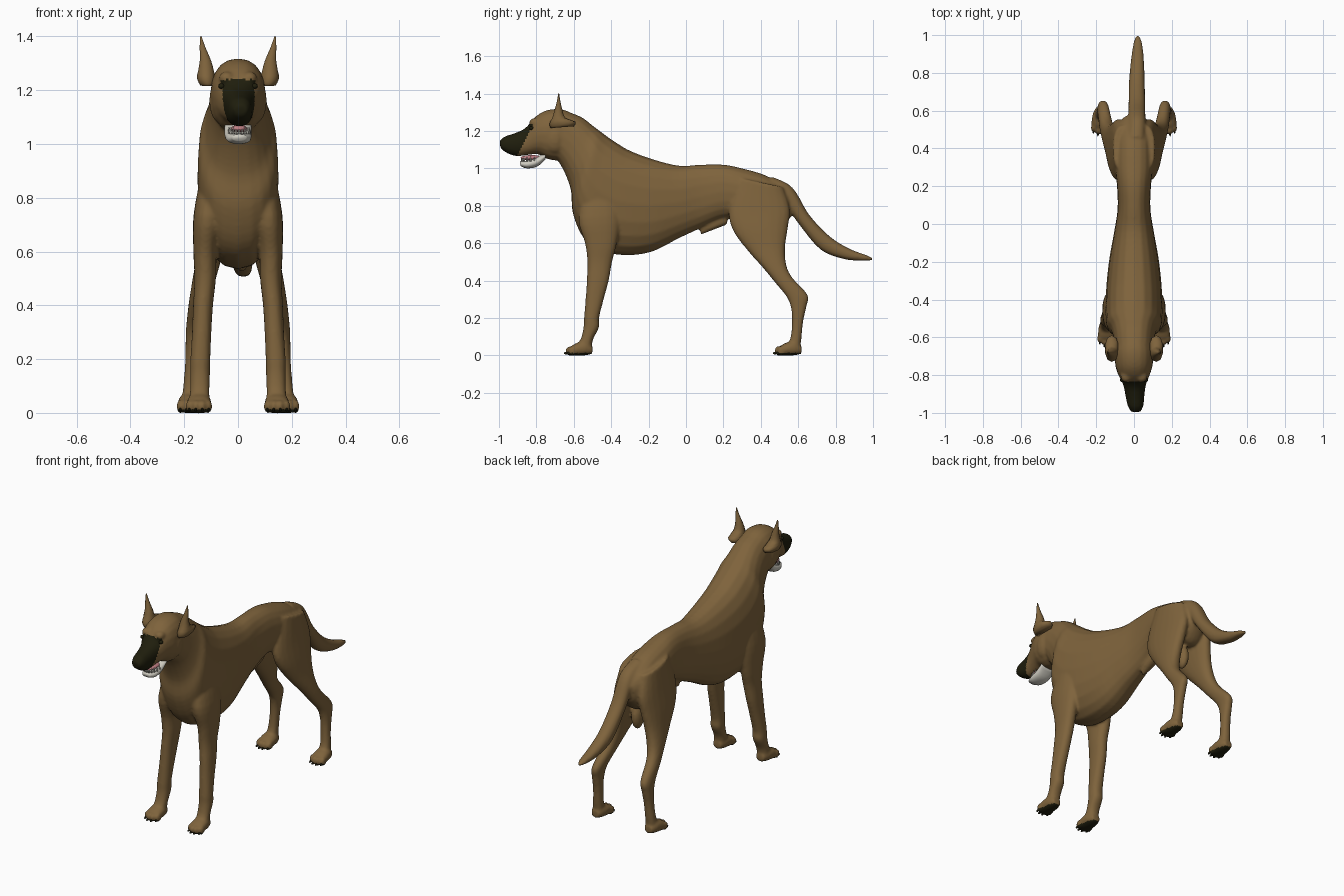
import bpy
import bmesh
import math
from mathutils import Matrix, Vector

cube = bpy.data.objects.get("Cube")
if cube:
    bpy.data.objects.remove(cube, do_unlink=True)


def material(name, colour):
    mat = bpy.data.materials.new(name)
    mat.use_nodes = True
    mat.diffuse_color = (*colour, 1)
    mat.node_tree.nodes["Principled BSDF"].inputs["Base Color"].default_value = (*colour, 1)
    return mat


FUR = material("tan fur", (0.21, 0.125, 0.045))
DARK = material("dark mask", (0.014, 0.013, 0.004))
IVORY = material("ivory", (0.62, 0.6, 0.53))
PINK = material("tongue pink", (0.55, 0.22, 0.24))


def catmull(a, b, c, d, t):
    return [0.5 * (2 * q + (r - p) * t + (2 * p - 5 * q + 4 * r - s) * t * t
                   + (3 * q - p - 3 * r + s) * t ** 3)
            for p, q, r, s in zip(a, b, c, d)]


def loft(bm, stations, side=1, steps=4, segments=20, shift=(0, 0)):
    """Skin smooth oval rings; station = y, z of one edge, y, z of the other, centre x, half width."""
    last = len(stations) - 1
    rows = []
    for i in range(last):
        near = [stations[max(0, min(last, i + k))] for k in (-1, 0, 1, 2)]
        rows += [catmull(*near, s / steps) for s in range(steps)]
    rows.append(stations[-1])
    rings = []
    for y1, z1, y2, z2, x, width in rows:
        ring = []
        for k in range(segments):
            a = math.tau * k / segments
            c, s = (math.copysign(abs(f) ** 0.88, f) for f in (math.cos(a), math.sin(a)))
            ring.append(bm.verts.new((side * (x + shift[0]) + width * s,
                                      (y1 + y2) / 2 + c * (y1 - y2) / 2 + shift[1],
                                      (z1 + z2) / 2 + c * (z1 - z2) / 2)))
        rings.append(ring)
    for lower, upper in zip(rings, rings[1:]):
        for k in range(segments):
            n = (k + 1) % segments
            bm.faces.new((lower[k], lower[n], upper[n], upper[k]))
    bm.faces.new(rings[0][::-1])
    bm.faces.new(rings[-1])


def ball(bm, centre, size):
    bmesh.ops.create_uvsphere(bm, u_segments=14, v_segments=10, radius=1,
                              matrix=Matrix.Translation(centre) @ Matrix.Diagonal((*size, 1)))


def finish(name, bm, *mats):
    bmesh.ops.recalc_face_normals(bm, faces=bm.faces[:])
    mesh = bpy.data.meshes.new(name)
    bm.to_mesh(mesh)
    bm.free()
    for mat in mats:
        mesh.materials.append(mat)
    mesh.shade_smooth()
    obj = bpy.data.objects.new(name, mesh)
    bpy.context.collection.objects.link(obj)
    return obj


# Profiles of the trunk, head and tail
trunk = [(.575, .86, .56, .74, 0, .05), (.52, .91, .5, .67, 0, .095),
         (.42, .965, .42, .68, 0, .1), (.3, 1, .3, .72, 0, .1),
         (.2, 1.02, .2, .73, 0, .09), (.08, 1.02, .08, .68, 0, .087),
         (-.04, 1.015, -.04, .625, 0, .105), (-.18, 1.05, -.18, .555, 0, .13),
         (-.3, 1.095, -.32, .535, 0, .145), (-.36, 1.13, -.46, .56, 0, .15),
         (-.42, 1.17, -.55, .63, 0, .15), (-.46, 1.2, -.605, .76, 0, .145),
         (-.5, 1.23, -.615, .88, 0, .122), (-.56, 1.275, -.65, .98, 0, .107),
         (-.64, 1.305, -.69, 1.05, 0, .1)]
skull = [(-.58, 1.28, -.6, 1.1, 0, .07), (-.66, 1.315, -.67, 1.045, 0, .1),
         (-.74, 1.312, -.74, 1.05, 0, .1), (-.8, 1.28, -.79, 1.075, 0, .085),
         (-.86, 1.215, -.845, 1.072, .003, .06), (-.92, 1.187, -.9, 1.065, .005, .05),
         (-.97, 1.17, -.95, 1.078, .008, .042), (-.998, 1.145, -.99, 1.105, .01, .025)]
tail = [(.46, .955, .45, .85, .01, .05), (.54, .92, .5, .83, .015, .047),
        (.59, .87, .535, .8, .015, .046), (.66, .75, .605, .7, .015, .044),
        (.77, .635, .72, .565, .015, .042), (.875, .57, .845, .515, .018, .035),
        (.96, .538, .945, .506, .02, .024), (1, .52, .998, .508, .02, .009)]
belly_fold = [(.22, .76, .22, .7, 0, .03), (.13, .72, .13, .665, 0, .027),
              (.075, .69, .08, .645, 0, .015)]

# Profiles of the limbs
front_leg = [(-.54, .9, -.38, .94, .085, .045), (-.575, .73, -.35, .75, .11, .055),
             (-.54, .6, -.37, .6, .122, .044), (-.527, .5, -.395, .5, .122, .04),
             (-.53, .4, -.413, .4, .13, .037), (-.537, .3, -.44, .3, .135, .036),
             (-.545, .2, -.465, .2, .14, .037), (-.548, .15, -.465, .15, .141, .037),
             (-.562, .09, -.497, .085, .142, .036), (-.59, .05, -.505, .03, .144, .038)]
hind_leg = [(.28, .95, .52, .9, .06, .05), (.23, .78, .555, .78, .078, .05),
            (.25, .67, .545, .68, .092, .052), (.33, .56, .53, .58, .11, .047),
            (.41, .47, .535, .49, .13, .042), (.48, .385, .565, .42, .148, .036),
            (.54, .31, .65, .325, .162, .031), (.562, .25, .645, .265, .167, .028),
            (.567, .18, .627, .185, .17, .027), (.56, .1, .617, .09, .175, .029),
            (.54, .05, .61, .03, .178, .034)]
paw = [(-.5, .05, -.5, .008, .144, .025), (-.54, .075, -.54, 0, .144, .042),
       (-.595, .062, -.595, -.002, .145, .046), (-.625, .035, -.625, 0, .145, .036)]
paw_shifts = ((0, 0), (.034, 1.117))
toes = [(t, -.628 + .014 * abs(t)) for t in (-1.5, -.5, .5, 1.5)]

body = bmesh.new()
for profile in (trunk, skull, tail, belly_fold):
    loft(body, profile)
ball(body, (.015, .44, .6), (.032, .045, .075))
claws = bmesh.new()
for side in (1, -1):
    loft(body, front_leg, side)
    loft(body, hind_leg, side)
    ball(body, (side * .042, -.805, 1.245), (.03, .035, .025))
    ball(body, (side * .07, -.7, 1.16), (.037, .06, .08))
    for shift in paw_shifts:
        loft(body, paw, side, shift=shift)
        for step, y in toes:
            x = side * (.145 + shift[0]) + step * .024
            ball(body, (x, y + shift[1], .024), (.0135, .024, .026))
            ball(claws, (x, y + shift[1] - .02, .012), (.005, .012, .007))

# Fuse the body into one skin
draft = finish("body_draft", body, FUR)
remesh = draft.modifiers.new("fuse", "REMESH")
remesh.mode = "VOXEL"
remesh.voxel_size = 0.008
soften = draft.modifiers.new("soften", "SMOOTH")
soften.factor = 0.5
soften.iterations = 5
graph = bpy.context.evaluated_depsgraph_get()
skin = bpy.data.meshes.new_from_object(draft.evaluated_get(graph))
bpy.data.objects.remove(draft, do_unlink=True)
skin.name = "body"
skin.materials.clear()
skin.materials.append(FUR)
skin.materials.append(DARK)
skin.shade_smooth()

# Dark muzzle mask and paw pads
for face in skin.polygons:
    x, y, z = face.center
    muzzle = y < -.9 + .5 * (z - 1.07) and 1.05 < z < 1.24
    pad = z < .013
    face.material_index = int(muzzle or pad)
bpy.context.collection.objects.link(bpy.data.objects.new("body", skin))
finish("claws", claws, DARK)

# Pricked ears with flared bases
ear = [(-.725, 1.215, -.6, 1.225, .112, .03), (-.73, 1.24, -.59, 1.25, .118, .036),
       (-.715, 1.27, -.645, 1.27, .119, .031), (-.703, 1.31, -.66, 1.31, .121, .022),
       (-.69, 1.36, -.672, 1.36, .132, .011), (-.683, 1.4, -.678, 1.4, .138, .003)]
for side, label in ((1, "left"), (-1, "right")):
    ear_mesh = bmesh.new()
    loft(ear_mesh, ear, side, steps=2, segments=10)
    finish(label + "_ear", ear_mesh, FUR)
    eye = bmesh.new()
    ball(eye, (side * .062, -.826, 1.215), (.012, .012, .01))
    finish(label + "_eye", eye, DARK)

# Lower jaw, tongue and teeth
jaw = bmesh.new()
loft(jaw, [(-.75, 1.085, -.75, 1.05, 0, .05), (-.8, 1.06, -.795, 1.01, 0, .05),
           (-.85, 1.042, -.85, 1, .003, .044), (-.888, 1.036, -.885, 1.012, .005, .026)])
finish("lower_jaw", jaw, IVORY)
tongue = bmesh.new()
ball(tongue, (.004, -.825, 1.057), (.032, .06, .014))
finish("tongue", tongue, PINK)
teeth = bmesh.new()
for k in range(11):
    a = math.pi * k / 10
    spot = Vector((.004 + .038 * math.cos(a), -.81 - .068 * math.sin(a), 1.05))
    bmesh.ops.create_cone(teeth, cap_ends=True, segments=6, radius1=.006, radius2=.001,
                          depth=.026, matrix=Matrix.Translation(spot))
finish("lower_teeth", teeth, IVORY)
